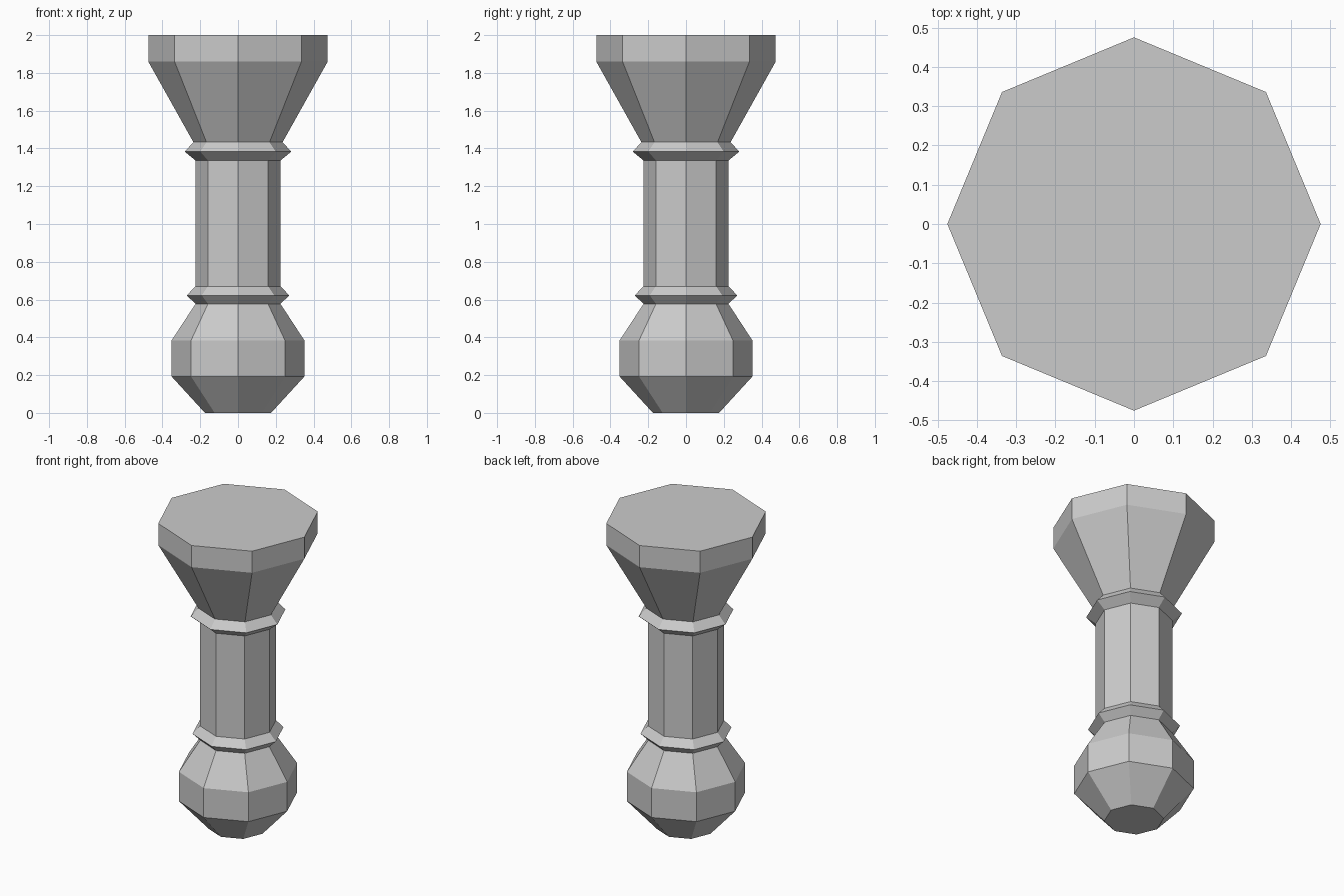
import bpy, bmesh
from math import cos, sin, tau

if "Cube" in bpy.data.objects:
    bpy.data.objects.remove(bpy.data.objects["Cube"])

SIDES = 8


def lathe(name, profile, cap_bottom=False, cap_top=False):
    """Revolve (radius, z) points into a flat-faced octagonal part."""
    bm = bmesh.new()
    rings = [[bm.verts.new((r * cos(tau * i / SIDES), r * sin(tau * i / SIDES), z))
              for i in range(SIDES)] for r, z in profile]
    for low, high in zip(rings, rings[1:]):
        for i in range(SIDES):
            j = (i + 1) % SIDES
            bm.faces.new((low[i], low[j], high[j], high[i]))
    if cap_bottom:
        bm.faces.new(rings[0][::-1])
    if cap_top:
        bm.faces.new(rings[-1])
    mesh = bpy.data.meshes.new(name)
    bm.to_mesh(mesh)
    bm.free()
    obj = bpy.data.objects.new(name, mesh)
    bpy.context.collection.objects.link(obj)
    return obj


# Rounded knob at the bottom
lathe("bottom_knob", [(0.175, 0), (0.352, 0.193), (0.352, 0.383), (0.225, 0.577)],
      cap_bottom=True)
# Lower ridge, plain shaft and upper ridge
lathe("lower_collar", [(0.225, 0.577), (0.271, 0.622), (0.226, 0.67)])
lathe("shaft", [(0.226, 0.67), (0.226, 1.337)])
lathe("upper_collar", [(0.226, 1.337), (0.282, 1.383), (0.236, 1.433)])
# Flared head with a straight rim and flat top
lathe("flared_head", [(0.236, 1.433), (0.475, 1.86), (0.475, 2.0)], cap_top=True)
